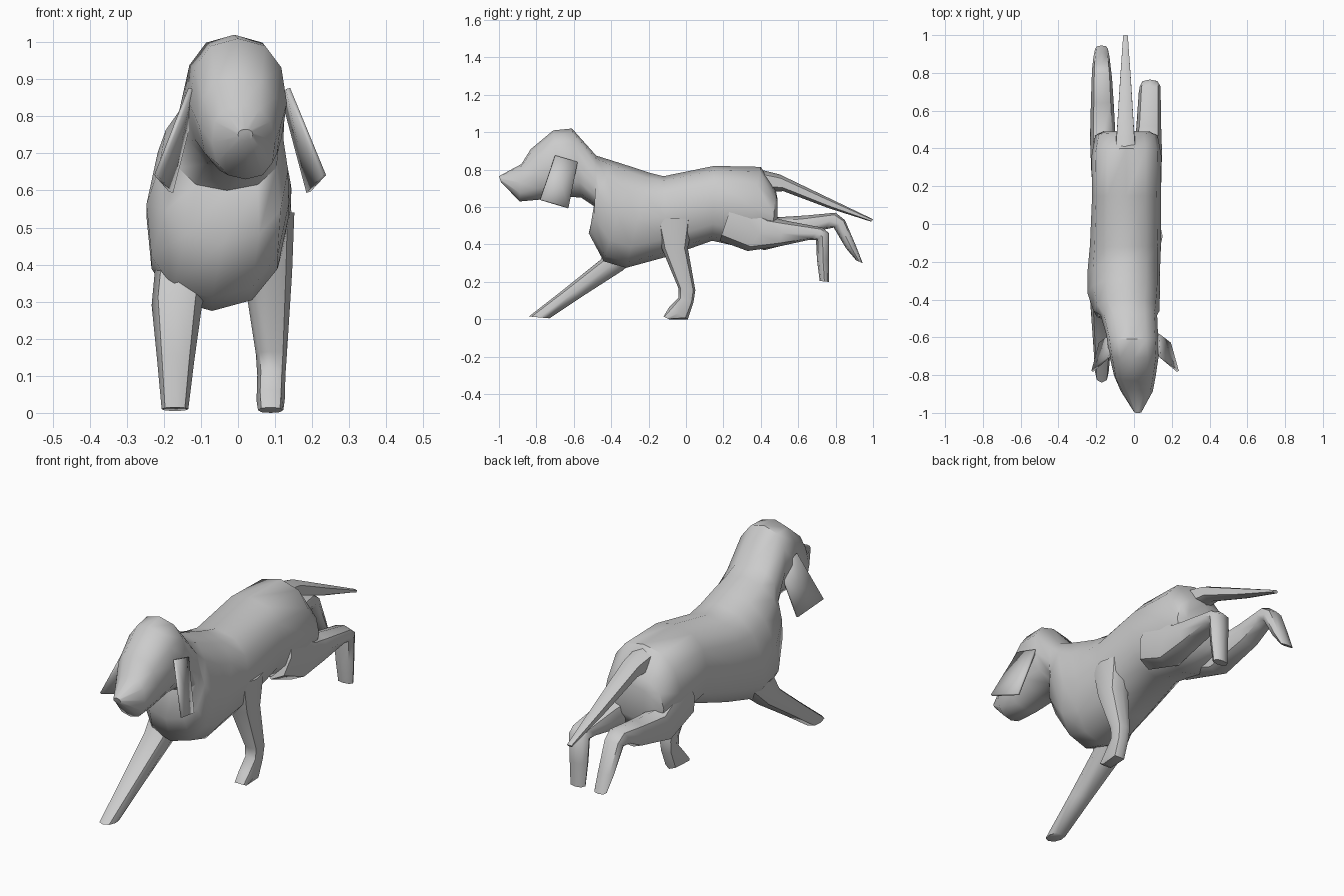
import bpy, bmesh, math


def finish(bm, name, angle=50):
    bmesh.ops.recalc_face_normals(bm, faces=bm.faces)
    me = bpy.data.meshes.new(name)
    bm.to_mesh(me)
    bm.free()
    ob = bpy.data.objects.new(name, me)
    bpy.context.collection.objects.link(ob)
    bpy.ops.object.select_all(action='DESELECT')
    ob.select_set(True)
    bpy.context.view_layer.objects.active = ob
    bpy.ops.object.shade_smooth_by_angle(angle=math.radians(angle))
    return ob


def spow(v, p):
    return math.copysign(abs(v) ** p, v)


def loft(name, sections, n=8, p=0.85):
    """Each section: upper y, z, lower y, z, upper x, lower x, half width."""
    bm = bmesh.new()
    rings = []
    for ya, za, yb, zb, xa, xb, hw in sections:
        ring = []
        for i in range(n):
            a = 2 * math.pi * i / n
            t = (1 - spow(math.cos(a), p)) / 2
            ring.append(bm.verts.new((
                xa + (xb - xa) * t + hw * spow(math.sin(a), p),
                ya + (yb - ya) * t,
                za + (zb - za) * t)))
        rings.append(ring)
    for r, s in zip(rings, rings[1:]):
        for i in range(n):
            j = (i + 1) % n
            bm.faces.new((r[i], r[j], s[j], s[i]))
    bm.faces.new(rings[0])
    bm.faces.new(rings[-1])
    return finish(bm, name)


# head, neck and trunk in one skin, nose to rump
loft("body", [
    (-1.00, .765, -.99, .735, .02, .02, .02),
    (-.88, .83, -.89, .63, .01, .02, .085),
    (-.83, .91, -.78, .64, .00, .01, .11),
    (-.71, 1.01, -.67, .66, .00, .00, .132),
    (-.61, 1.02, -.56, .65, -.01, -.01, .137),
    (-.48, .875, -.485, .60, -.025, -.03, .15),
    (-.40, .85, -.52, .46, -.04, -.04, .175),
    (-.29, .815, -.44, .31, -.04, -.07, .192),
    (-.20, .785, -.32, .275, -.04, -.07, .192),
    (-.12, .765, -.10, .335, -.04, -.05, .188),
    (.15, .82, .14, .42, -.04, -.04, .182),
    (.40, .815, .32, .38, -.04, -.04, .185),
    (.48, .69, .46, .42, -.04, -.04, .165),
    (.49, .64, .49, .48, -.04, -.04, .12),
], n=12)

# left front leg reaching forward
loft("left_front_leg", [
    (-.38, .50, -.22, .36, -.14, -.14, .08),
    (-.455, .32, -.34, .26, -.165, -.165, .068),
    (-.66, .155, -.55, .125, -.168, -.168, .05),
    (-.84, .015, -.73, .005, -.17, -.17, .036),
])

# right front leg pushing back, with bent paw
loft("right_front_leg", [
    (-.17, .54, .04, .54, .08, .08, .072),
    (-.13, .38, .01, .38, .08, .08, .066),
    (-.04, .165, .05, .155, .09, .09, .042),
    (-.04, .115, .04, .09, .09, .09, .038),
    (-.09, .065, .01, .00, .088, .088, .038),
    (-.12, .015, -.09, .00, .088, .088, .034),
])

# hind legs kicked backwards
loft("left_hind_leg", [
    (.28, .66, .22, .42, -.14, -.14, .085),
    (.48, .545, .42, .37, -.165, -.165, .068),
    (.64, .555, .66, .43, -.168, -.168, .06),
    (.80, .57, .74, .48, -.17, -.17, .054),
    (.85, .53, .79, .49, -.172, -.172, .05),
    (.91, .39, .855, .38, -.172, -.172, .043),
    (.945, .30, .91, .315, -.172, -.172, .034),
])
loft("right_hind_leg", [
    (.26, .66, .18, .42, .06, .06, .085),
    (.45, .55, .33, .365, .07, .07, .078),
    (.52, .53, .50, .39, .078, .078, .066),
    (.73, .49, .66, .425, .083, .083, .058),
    (.765, .46, .695, .425, .085, .085, .054),
    (.765, .32, .70, .32, .085, .085, .048),
    (.765, .20, .715, .205, .085, .085, .04),
])

# tail
loft("tail", [
    (.36, .81, .44, .68, -.045, -.045, .06),
    (.50, .775, .52, .685, -.045, -.045, .05),
    (.75, .655, .76, .595, -.045, -.045, .033),
    (1.0, .535, .99, .522, -.045, -.045, .014),
], n=6)

# hanging ear flaps, creased in the middle
EAR = [(.135, -.70, .875), (.125, -.58, .84), (.19, -.63, .595),
       (.232, -.78, .64), (.166, -.67, .73)]
for side, name in ((1, "right_ear"), (-.95, "left_ear")):
    bm = bmesh.new()
    vs = [bm.verts.new((x * side, y, z)) for x, y, z in EAR]
    for i in range(4):
        bm.faces.new((vs[i], vs[(i + 1) % 4], vs[4]))
    ear = finish(bm, name, 30)
    mod = ear.modifiers.new("thickness", 'SOLIDIFY')
    mod.thickness = .012
    mod.offset = 0
